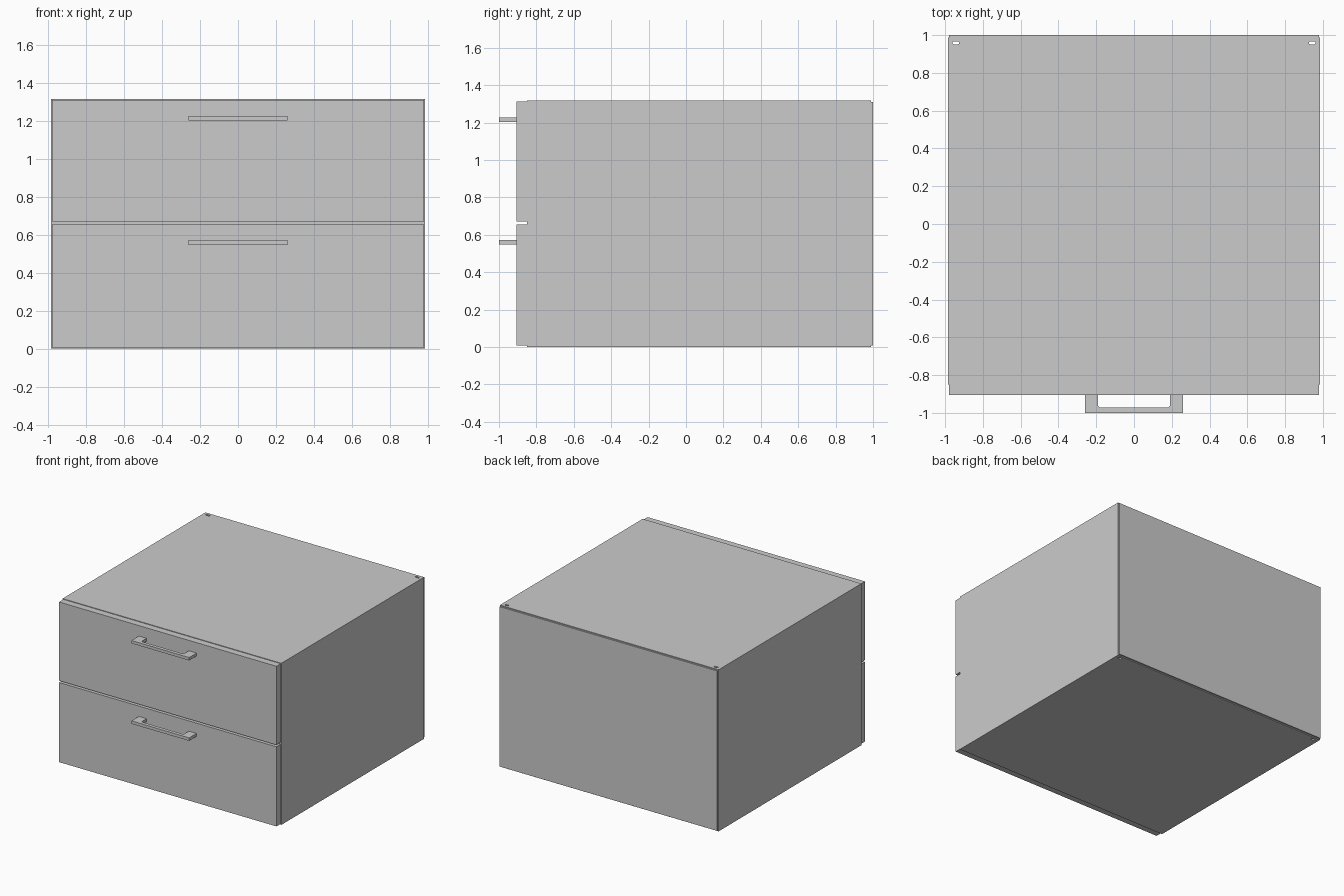
import bpy, bmesh
from math import cos, sin, pi

if "Cube" in bpy.data.objects:
    bpy.data.objects.remove(bpy.data.objects["Cube"])

W, H, T = 0.986, 1.317, 0.012          # half width, height, sheet thickness
FRONT, BACK = -0.85, 0.988             # carcass depth range


def finish(name, bm):
    bmesh.ops.recalc_face_normals(bm, faces=bm.faces)
    me = bpy.data.meshes.new(name)
    bm.to_mesh(me)
    bm.free()
    ob = bpy.data.objects.new(name, me)
    bpy.context.collection.objects.link(ob)
    return ob


def add_box(bm, x, y, z):
    vs = bmesh.ops.create_cube(bm, size=1)["verts"]
    for v in vs:
        v.co = [(a + b) / 2 + c * (b - a) for (a, b), c in zip((x, y, z), v.co)]


def boxes(name, *ranges):
    bm = bmesh.new()
    for r in ranges:
        add_box(bm, *r)
    return finish(name, bm)


def prism(name, outlines, z0, z1):
    bm = bmesh.new()
    for pts in outlines:
        f = bm.faces.new([bm.verts.new((x, y, z0)) for x, y in pts])
        ext = bmesh.ops.extrude_face_region(bm, geom=[f], use_keep_orig=True)["geom"]
        for v in ext:
            if isinstance(v, bmesh.types.BMVert):
                v.co.z = z1
    return finish(name, bm)


def arc(cx, cy, r, a0, a1, n=6):
    return [(cx + r * cos(a0 + (a1 - a0) * i / n), cy + r * sin(a0 + (a1 - a0) * i / n))
            for i in range(n + 1)]


# Slot cutters for the rear corners of the top and bottom panels
slots = [arc(s * 0.943 + 0.010, 0.959, 0.008, -pi / 2, pi / 2)
         + arc(s * 0.943 - 0.010, 0.959, 0.008, pi / 2, 3 * pi / 2) for s in (-1, 1)]
cutter = prism("slot_cutter", slots, -0.1, H + 0.1)
cutter.hide_render = True
cutter.hide_viewport = False
cutter.display_type = 'WIRE'

# Carcass panels
for name, z0 in (("bottom_panel", 0), ("top_panel", H - T)):
    ob = boxes(name, ((-W, W), (FRONT, BACK), (z0, z0 + T)))
    mod = ob.modifiers.new("slots", 'BOOLEAN')
    mod.object = cutter
    mod.solver = 'EXACT'
    bpy.context.view_layer.objects.active = ob
    bpy.ops.object.modifier_apply(modifier=mod.name)
bpy.data.objects.remove(cutter)

for name, s in (("left_side", -1), ("right_side", 1)):
    x = sorted((s * W, s * (W - T)))
    boxes(name, (x, (FRONT, BACK), (T, H - T)))

boxes("back_panel", ((-0.980, 0.980), (BACK, 1.0), (0.007, H - 0.007)))
boxes("divider_rail", ((-W + T, W - T), (FRONT, FRONT + 0.06), (0.645, 0.682)))

# Drawers: front slab, open tray and U-shaped pull
for name, z0, z1, hz in (("lower", 0.007, 0.656, 0.548), ("upper", 0.671, 1.312, 1.203)):
    boxes(name + "_drawer_front", ((-0.980, 0.980), (-0.905, FRONT), (z0, z1)))

    a, b, t = z0 + 0.05, z1 - 0.12, 0.015
    boxes(name + "_drawer_tray",
          ((-0.93, 0.93), (FRONT, 0.90), (a, a + t)),
          ((-0.93, -0.93 + t), (FRONT, 0.90), (a + t, b)),
          ((0.93 - t, 0.93), (FRONT, 0.90), (a + t, b)),
          ((-0.93 + t, 0.93 - t), (0.90 - t, 0.90), (a + t, b)))

    r, xi, yi = 0.014, 0.190, -0.972
    outline = ([(-0.26, -0.905), (-0.26, -1.0), (0.26, -1.0), (0.26, -0.905), (xi, -0.905)]
               + arc(xi - r, yi + r, r, 0, -pi / 2)
               + arc(-xi + r, yi + r, r, -pi / 2, -pi)
               + [(-xi, -0.905)])
    prism(name + "_handle", [outline], hz, hz + 0.024)
